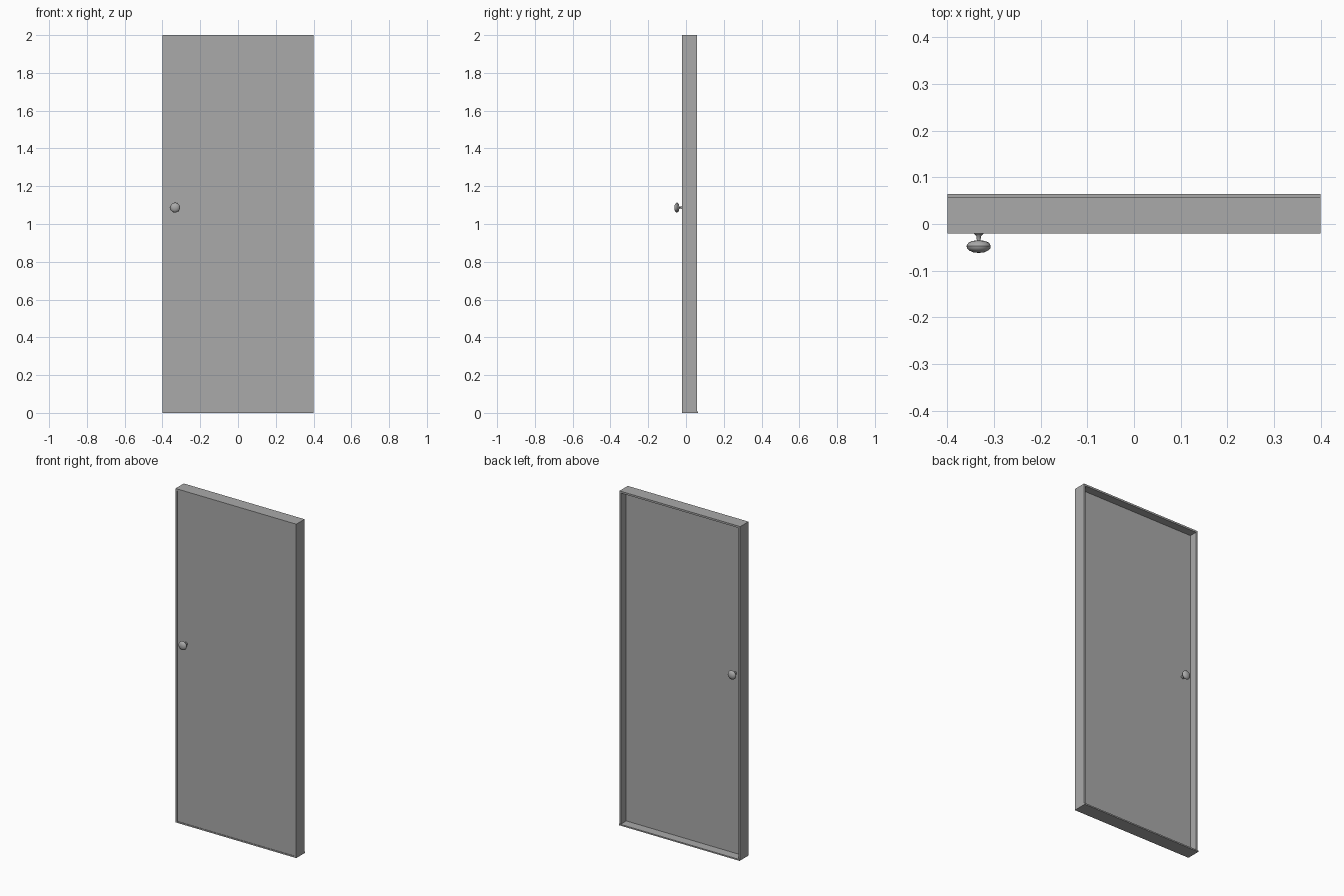
import bpy
import bmesh
from math import radians
from mathutils import Matrix

cube = bpy.data.objects.get("Cube")
if cube:
    bpy.data.objects.remove(cube)


def make_material(name, value):
    mat = bpy.data.materials.new(name)
    mat.use_nodes = True
    colour = (value, value, value, 1)
    mat.diffuse_color = colour
    mat.node_tree.nodes["Principled BSDF"].inputs["Base Color"].default_value = colour
    return mat


grey = make_material("plain grey", 0.4)


def finish(name, bm):
    bmesh.ops.recalc_face_normals(bm, faces=bm.faces)
    mesh = bpy.data.meshes.new(name)
    bm.to_mesh(mesh)
    bm.free()
    mesh.materials.append(grey)
    obj = bpy.data.objects.new(name, mesh)
    bpy.context.collection.objects.link(obj)
    return obj


def box(name, low, high):
    bm = bmesh.new()
    bmesh.ops.create_cube(bm, size=1)
    for v in bm.verts:
        v.co = [high[i] if v.co[i] > 0 else low[i] for i in range(3)]
    return finish(name, bm)


W, H, T = 0.4, 2.0, 0.011          # half width, height, board thickness
FRONT, BACK = -0.02, 0.058         # frame depth
PANEL_FRONT, PANEL_BACK = -0.017, 0.01

# Frame: two jambs, a header and a sill that juts out at the back
box("right_jamb", (-W, FRONT, 0), (-W + T, BACK, H))
box("left_jamb", (W - T, FRONT, 0), (W, BACK, H))
box("header", (-W + T, FRONT, H - T), (W - T, BACK, H))
box("sill", (-W + T, FRONT, 0), (W - T, BACK, 0.008))
box("sill_lip", (-W, BACK, 0), (W, 0.064, 0.008))

# Door leaf, slightly recessed in the frame
box("door_panel", (-W + T, PANEL_FRONT, 0.008), (W - T, PANEL_BACK, H - T))

# Knob profile: (radius, distance from the panel)
PROFILE = [(0, 0), (0.01, 0), (0.01, 0.004), (0.005, 0.009), (0.004, 0.018),
           (0.014, 0.0195), (0.022, 0.023), (0.026, 0.03), (0.025, 0.035),
           (0.02, 0.04), (0.011, 0.044), (0, 0.045)]


def knob(name, y, side):
    bm = bmesh.new()
    points = [bm.verts.new((r, side * d, 0)) for r, d in PROFILE]
    edges = [bm.edges.new(pair) for pair in zip(points, points[1:])]
    bmesh.ops.spin(bm, geom=points + edges, cent=(0, 0, 0), axis=(0, 1, 0),
                   angle=radians(360), steps=24)
    bmesh.ops.remove_doubles(bm, verts=bm.verts, dist=0.0001)
    bmesh.ops.transform(bm, matrix=Matrix.Translation((-0.333, y, 1.087)), verts=bm.verts)
    obj = finish(name, bm)
    bpy.ops.object.select_all(action="DESELECT")
    obj.select_set(True)
    bpy.context.view_layer.objects.active = obj
    bpy.ops.object.shade_smooth_by_angle(angle=radians(40))


knob("front_knob", PANEL_FRONT, -1)
knob("back_knob", PANEL_BACK, 1)
